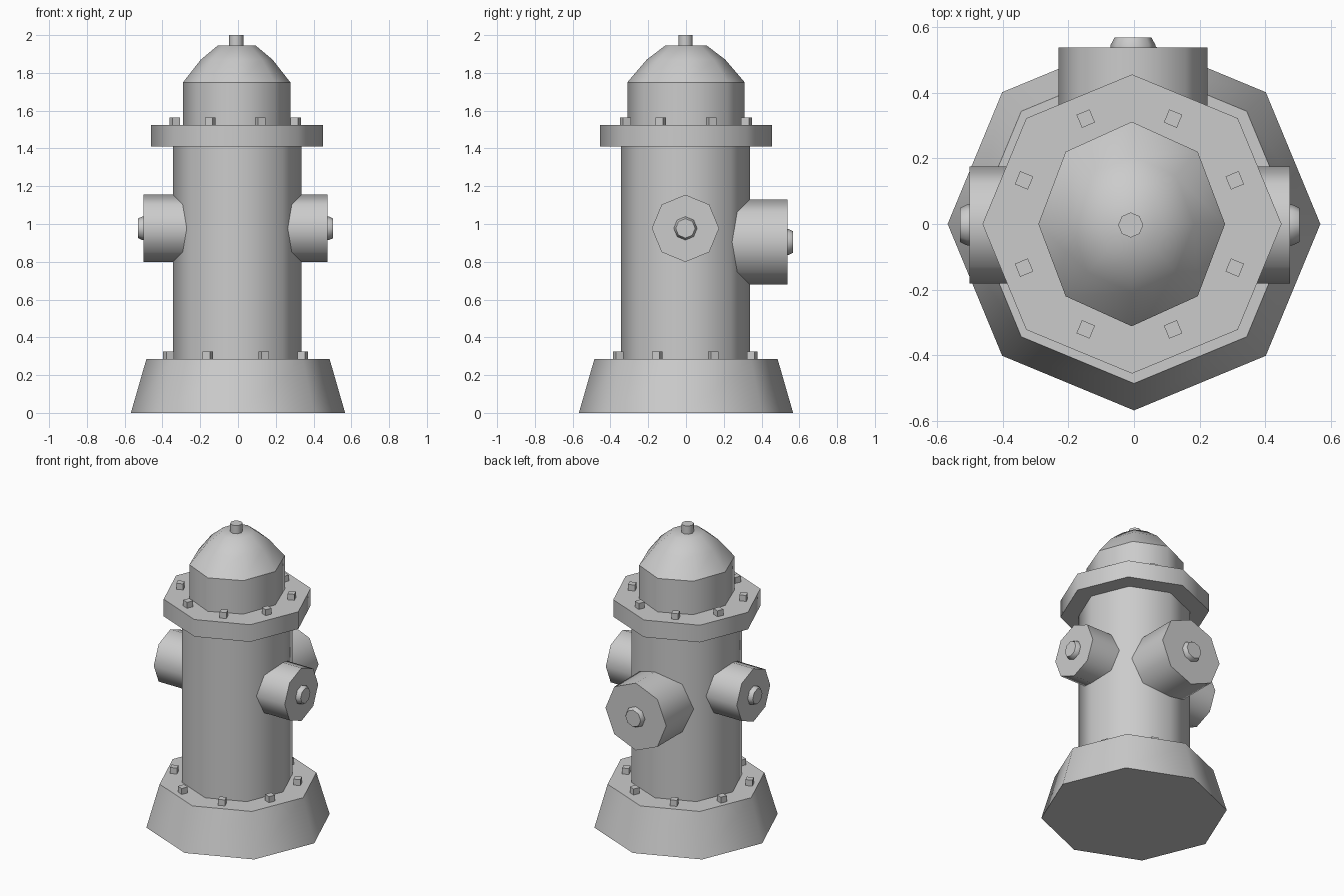
import bpy, bmesh
from math import cos, sin, pi, radians
from mathutils import Matrix

if "Cube" in bpy.data.objects:
    bpy.data.objects.remove(bpy.data.objects["Cube"])

SIDES = 8


def finish(bm, name, angle=50):
    bmesh.ops.recalc_face_normals(bm, faces=bm.faces)
    mesh = bpy.data.meshes.new(name)
    bm.to_mesh(mesh)
    bm.free()
    obj = bpy.data.objects.new(name, mesh)
    bpy.context.collection.objects.link(obj)
    bpy.ops.object.select_all(action='DESELECT')
    obj.select_set(True)
    bpy.context.view_layer.objects.active = obj
    bpy.ops.object.shade_smooth_by_angle(angle=radians(angle))
    return obj


def lathe(name, profile, matrix=Matrix(), stretch_y=1.0):
    """Eight-sided closed solid from (radius, height) pairs."""
    bm = bmesh.new()
    rings = [[bm.verts.new((r * cos(2 * pi * k / SIDES),
                            r * sin(2 * pi * k / SIDES) * stretch_y, z))
              for k in range(SIDES)] for r, z in profile]
    for a, b in zip(rings, rings[1:]):
        for k in range(SIDES):
            n = (k + 1) % SIDES
            bm.faces.new((a[k], a[n], b[n], b[k]))
    bm.faces.new(rings[0][::-1])
    bm.faces.new(rings[-1])
    bm.transform(matrix)
    return finish(bm, name)


def bolt_ring(name, center, radius, z, size, height):
    """Eight square bolts, each turned to face the axis."""
    bm = bmesh.new()
    for k in range(8):
        turn = Matrix.Rotation((k + 0.5) * pi / 4, 4, 'Z')
        place = (Matrix.Translation((*center, z + height / 2)) @ turn
                 @ Matrix.Translation((radius, 0, 0))
                 @ Matrix.Diagonal((size, size, height, 1)))
        bmesh.ops.create_cube(bm, size=1, matrix=place)
    finish(bm, name, 30)


def nozzle(name, origin, rotation, radius, end, tip, cap_radius):
    """Outlet with a small tapered cap, pointing along its own z."""
    m = Matrix.Translation(origin) @ rotation
    lathe(name, [(radius, 0.2), (radius, end)], m)
    lathe(name + "_cap", [(cap_radius, end - 0.01), (cap_radius, end + 0.008),
                          (cap_radius * 0.83, tip)], m)


def at(x, y=0.0, z=0.0):
    return Matrix.Translation((x, y, z))


# Main column
lathe("base", [(0.567, 0), (0.485, 0.285)])
lathe("barrel", [(0.341, 0.28), (0.341, 1.415)], at(-0.004, -0.003))
lathe("flange", [(0.455, 1.41), (0.455, 1.525)], at(-0.006, 0.0))

# Bonnet: straight drum, faceted dome and top nut
top = at(-0.007)
lathe("bonnet_drum", [(0.284, 1.52), (0.284, 1.75)], top, 1.095)
lathe("bonnet_dome", [(0.284, 1.75), (0.19, 1.87), (0.1, 1.945)], top, 1.095)
lathe("top_nut", [(0.038, 1.94), (0.038, 2.0)], at(-0.01, -0.003))

# Bolt circles
bolt_ring("base_bolts", (-0.012, -0.004), 0.385, 0.285, 0.043, 0.04)
bolt_ring("flange_bolts", (-0.014, 0.0), 0.347, 1.525, 0.043, 0.04)

# Two side outlets and the larger rear outlet
for side, label in ((1, "right"), (-1, "left")):
    nozzle(label + "_outlet", (-0.013, -0.003, 0.977),
           Matrix.Rotation(side * pi / 2, 4, 'Y'), 0.178, 0.487, 0.517, 0.062)
nozzle("rear_outlet", (-0.003, 0, 0.905),
       Matrix.Rotation(-pi / 2, 4, 'X'), 0.226, 0.537, 0.567, 0.068)
